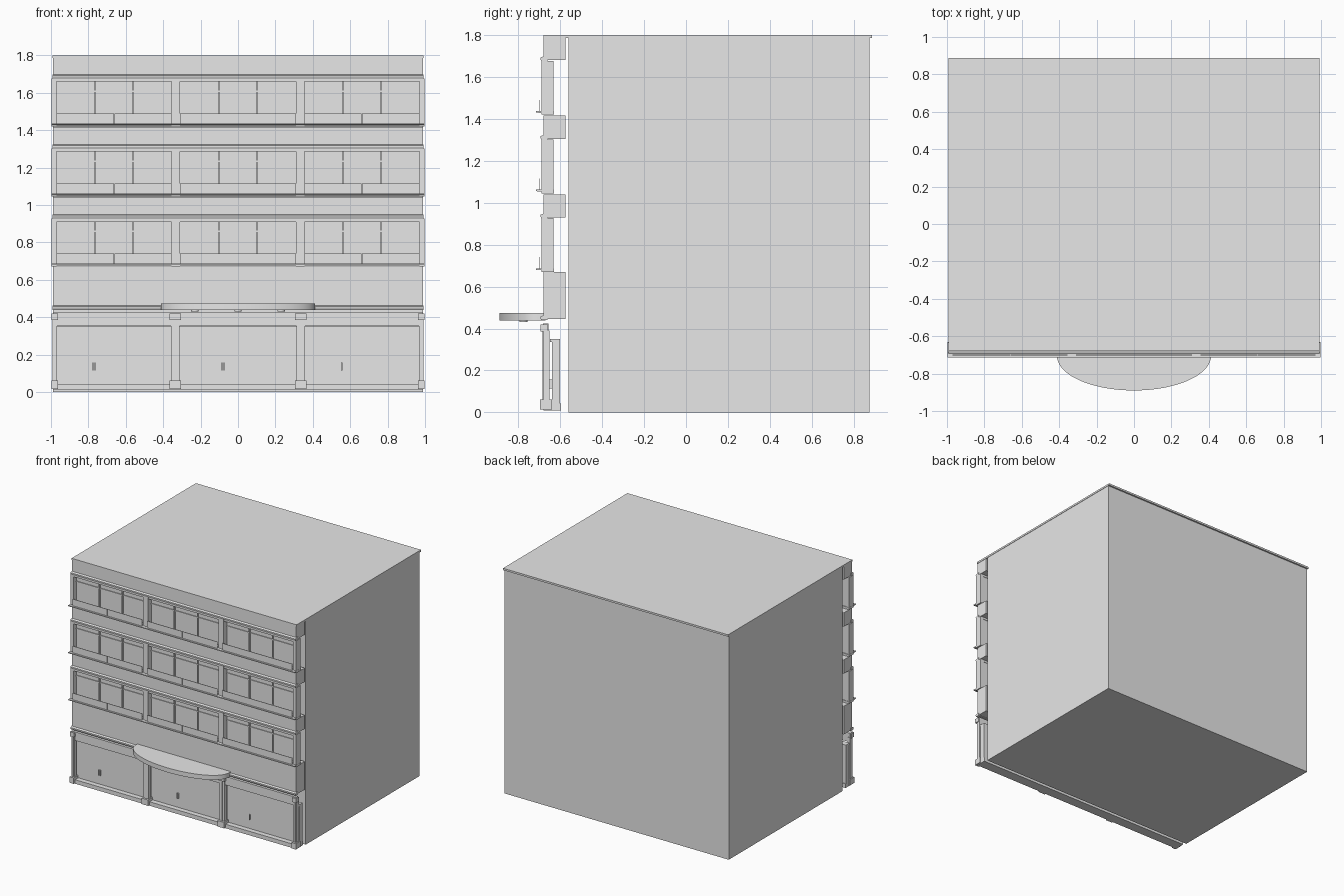
import bpy
import bmesh
import math

cube = bpy.data.objects.get("Cube")
if cube:
    bpy.data.objects.remove(cube, do_unlink=True)

grey = bpy.data.materials.new("plain grey")
grey.use_nodes = True
grey.diffuse_color = (0.8, 0.8, 0.8, 1)
grey.node_tree.nodes["Principled BSDF"].inputs["Base Color"].default_value = (0.8, 0.8, 0.8, 1)


def finish(name, bm):
    bmesh.ops.recalc_face_normals(bm, faces=bm.faces)
    mesh = bpy.data.meshes.new(name)
    bm.to_mesh(mesh)
    bm.free()
    mesh.materials.append(grey)
    obj = bpy.data.objects.new(name, mesh)
    bpy.context.collection.objects.link(obj)
    return obj


def box(name, x, y, z):
    """Box from (min, max) pairs."""
    bm = bmesh.new()
    bmesh.ops.create_cube(bm, size=1)
    for v in bm.verts:
        v.co = [a + (b - a) * (c + 0.5) for (a, b), c in zip((x, y, z), v.co)]
    return finish(name, bm)


def extrude(name, points, direction):
    bm = bmesh.new()
    face = bm.faces.new([bm.verts.new(p) for p in points])
    new = bmesh.ops.extrude_face_region(bm, geom=[face], use_keep_orig=True)["geom"]
    bmesh.ops.translate(bm, vec=direction, verts=[v for v in new if isinstance(v, bmesh.types.BMVert)])
    return finish(name, bm)


def moulding(name, profile, base, half):
    """Run a (y, z) profile across the facade."""
    return extrude(name, [(-half, y, base + z) for y, z in profile], (2 * half, 0, 0))


W = 0.99
BAYS = [(-0.97, -0.355), (-0.31, 0.31), (0.355, 0.97)]
PIERS = [(-0.997, -0.97), (-0.355, -0.31), (0.31, 0.355), (0.97, 0.997)]
SILL = [(-0.63, 0), (-0.685, 0), (-0.69, 0.008), (-0.715, 0.01), (-0.715, 0.017), (-0.63, 0.017)]
CORNICE = [(-0.66, -0.005), (-0.69, -0.005), (-0.695, 0.006), (-0.695, 0.012), (-0.68, 0.018), (-0.66, 0.018)]

# Main block and roof
box("main_block", (-W, W), (-0.56, 0.875), (0, 1.79))
box("roof_slab", (-W - 0.003, W + 0.003), (-0.68, 0.888), (1.785, 1.8))

# Facade bands between floors
for i, (low, high) in enumerate([(0.445, 0.67), (0.93, 1.04), (1.305, 1.415), (1.68, 1.79)]):
    box(f"facade_band_{i}", (-W, W), (-0.68, -0.575), (low, high))
    moulding(f"band_cornice_{i}", CORNICE, low, W + 0.003)

# Upper floors: sill, piers, windows and guards
for floor in range(3):
    z = 0.67 + floor * 0.375
    top = z + 0.257
    moulding(f"window_sill_{floor}", SILL, z, 0.998)
    box(f"window_header_{floor}", (-W, W), (-0.685, -0.633), (z + 0.24, top))
    for i, pier in enumerate(PIERS):
        box(f"window_pier_{floor}_{i}", pier, (-0.69, -0.633), (z, top))
    for i, (a, b) in enumerate(BAYS):
        mid, third = (a + b) / 2, (b - a) / 3
        tag = f"{floor}_{i}"
        box(f"window_glass_{tag}", (a, b), (-0.648, -0.636), (z, z + 0.24))
        box(f"window_transom_{tag}", (a, b), (-0.654, -0.648), (z + 0.185, z + 0.193))
        for k in (1, 2):
            x = a + k * third
            box(f"window_mullion_{tag}_{k}", (x - 0.004, x + 0.004), (-0.66, -0.645), (z, z + 0.24))
        for k, (g, h) in enumerate([(a, mid - 0.001), (mid + 0.001, b)]):
            box(f"guard_panel_{tag}_{k}", (g, h), (-0.702, -0.698), (z + 0.015, z + 0.07))

# Ground floor: plinth, beam, columns and shop fronts
box("plinth", (-W, W), (-0.68, -0.597), (0.01, 0.042))
box("shop_beam", (-W, W), (-0.675, -0.655), (0.352, 0.424))
box("beam_top_trim", (-W, W), (-0.682, -0.655), (0.412, 0.424))
for i, x in enumerate((-0.98, -0.335, 0.335, 0.98)):
    # Corner columns are narrower than the middle ones
    half, cap = (0.012, 0.018) if abs(x) > 0.5 else (0.022, 0.03)
    box(f"column_shaft_{i}", (x - half, x + half), (-0.68, -0.65), (0.02, 0.39))
    box(f"column_rib_{i}", (x - half / 4, x + half / 4), (-0.685, -0.67), (0.06, 0.39))
    box(f"column_base_{i}", (x - cap, x + cap), (-0.697, -0.64), (0.015, 0.062))
    box(f"column_cap_{i}", (x - cap, x + cap), (-0.695, -0.658), (0.385, 0.42))
for i, (a, b) in enumerate([(-W, -0.355), (-0.315, 0.315), (0.355, W)]):
    box(f"shop_panel_{i}", (a, b), (-0.64, -0.602), (0.04, 0.347))
    box(f"shop_panel_header_{i}", (a, b), (-0.648, -0.602), (0.335, 0.35))
for i, x in enumerate((-0.77, -0.08, 0.555)):
    for k in ((-1, 1) if i < 2 else (0,)):
        c = x + k * 0.006
        box(f"door_handle_{i}_{k}", (c - 0.003, c + 0.003), (-0.65, -0.64), (0.115, 0.157))

# Curved entrance canopy with lights beneath
steps = 40
arc = [(0.412 * math.cos(math.pi * k / steps), -0.705 - 0.185 * math.sin(math.pi * k / steps), 0.438)
       for k in range(steps + 1)]
canopy = extrude("entrance_canopy", [(0.412, -0.67, 0.438)] + arc + [(-0.412, -0.67, 0.438)], (0, 0, 0.036))
lights = []
for i, x in enumerate((-0.23, 0, 0.23)):
    bm = bmesh.new()
    bmesh.ops.create_cone(bm, cap_ends=True, segments=20, radius1=0.02, radius2=0.02, depth=0.008)
    bmesh.ops.translate(bm, vec=(x, -0.775, 0.436), verts=bm.verts)
    lights.append(finish(f"canopy_light_{i}", bm))

bpy.ops.object.select_all(action="DESELECT")
for obj in [canopy] + lights:
    obj.select_set(True)
bpy.context.view_layer.objects.active = canopy
bpy.ops.object.shade_smooth_by_angle()
